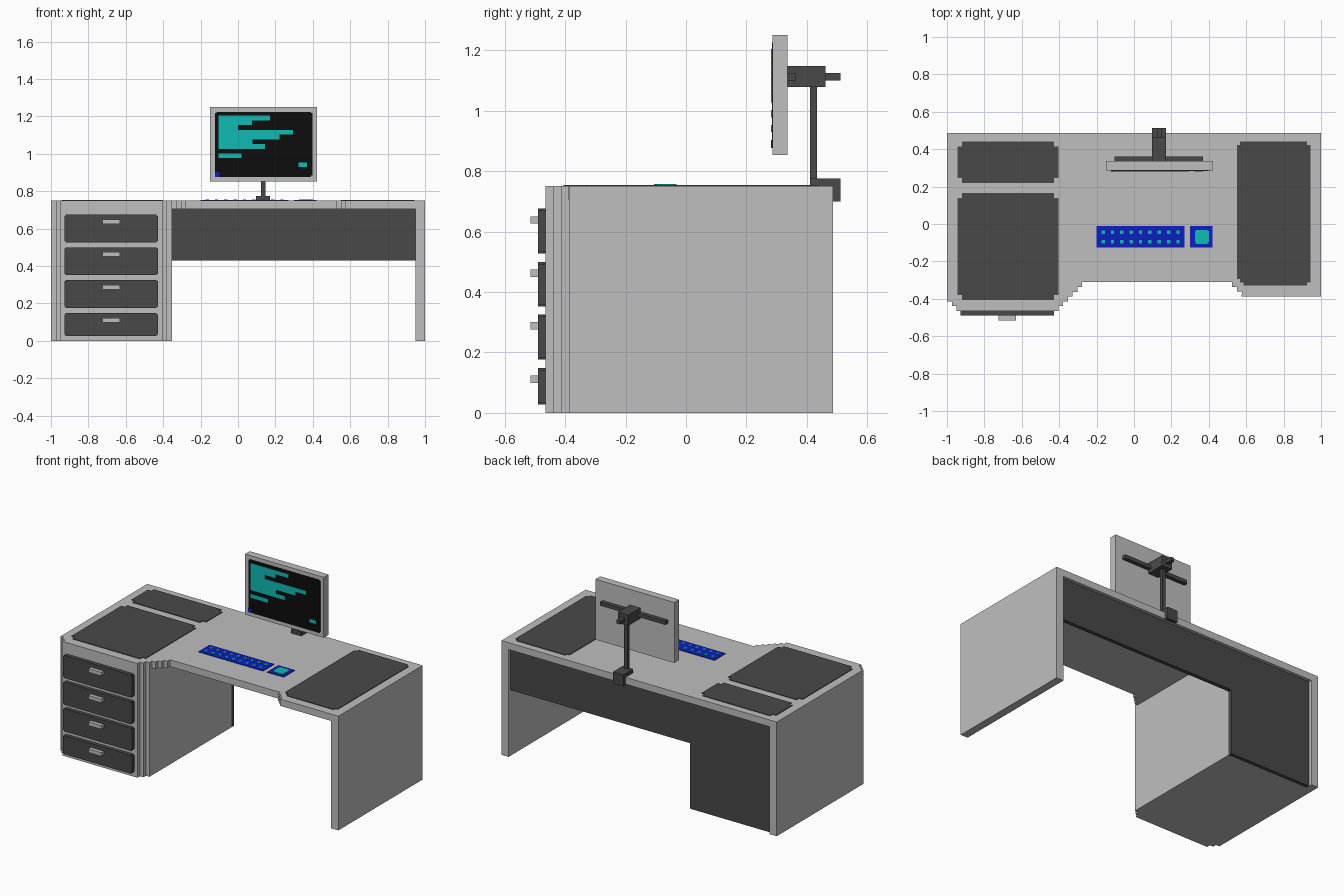
import bpy, bmesh

if "Cube" in bpy.data.objects:
    bpy.data.objects.remove(bpy.data.objects["Cube"], do_unlink=True)

S = 0.0256  # stair step


def material(name, rgb):
    m = bpy.data.materials.new(name)
    m.use_nodes = True
    m.diffuse_color = (*rgb, 1)
    m.node_tree.nodes["Principled BSDF"].inputs["Base Color"].default_value = (*rgb, 1)
    return m


GREY = material("light grey", (0.52, 0.52, 0.52))
DARK = material("dark grey", (0.066, 0.066, 0.066))
BLACK = material("screen black", (0.004, 0.004, 0.004))
CYAN = material("cyan", (0.005, 0.5, 0.47))
BLUE = material("blue", (0.004, 0.014, 0.53))


def prism(name, outlines, lo, hi, mat, upright=False):
    """Extrude outlines along z, or along y when upright (outlines in x, z)."""
    bm = bmesh.new()
    for outline in outlines:
        place = lambda a, b, d: (a, d, b) if upright else (a, b, d)
        rings = [[bm.verts.new(place(a, b, d)) for a, b in outline] for d in (lo, hi)]
        n = len(outline)
        bm.faces.new(rings[0])
        bm.faces.new(rings[1])
        for i in range(n):
            j = (i + 1) % n
            bm.faces.new((rings[0][i], rings[0][j], rings[1][j], rings[1][i]))
    bmesh.ops.recalc_face_normals(bm, faces=bm.faces)
    mesh = bpy.data.meshes.new(name)
    bm.to_mesh(mesh)
    bm.free()
    mesh.materials.append(mat)
    obj = bpy.data.objects.new(name, mesh)
    bpy.context.collection.objects.link(obj)
    return obj


def rect(x0, x1, y0, y1):
    return [(x0, y0), (x1, y0), (x1, y1), (x0, y1)]


def box(name, x0, x1, y0, y1, z0, z1, mat):
    return prism(name, [rect(x0, x1, y0, y1)], z0, z1, mat)


def stair(x, y, first, second, n):
    """Staircase of n steps, alternating two moves."""
    pts = [(x, y)]
    for _ in range(n):
        for dx, dy in (first, second):
            x, y = x + dx, y + dy
            pts.append((x, y))
    return pts


def notched(x0, x1, y0, y1, s, bl=1):
    """Rectangle with stepped corners; bl sets the steps at the lower left."""
    return (stair(x0, y0 + bl * s, (s, 0), (0, -s), bl)
            + stair(x1 - s, y0, (0, s), (s, 0), 1)
            + stair(x1, y1 - s, (-s, 0), (0, s), 1)
            + stair(x0 + s, y1, (0, -s), (-s, 0), 1))


# Desk top with stepped front edge
BACK, TOP, UNDER = 0.487, 0.75, 0.705
corner = stair(-1, -0.414, (S, 0), (0, -S), 2)
top_outline = ([(-1, BACK)] + corner
               + stair(-0.405, -0.465, (0, S), (S, 0), 5) + [(-0.277, -0.31)]
               + stair(0.525, -0.31, (0, -S), (S, 0), 2)
               + [(0.576, -0.387), (1, -0.387), (1, BACK)])
prism("desk_top", [top_outline], UNDER, TOP, GREY)

# Drawer cabinet, side leg and back panels
cabinet = ([(-1, BACK)] + corner + stair(-0.405, -0.465, (0, S), (S, 0), 2)
           + [(-0.354, 0.44), (-0.948, 0.44), (-0.948, BACK)])
prism("drawer_cabinet", [cabinet], 0, UNDER, GREY)
box("side_leg", 0.948, 1, -0.387, BACK, 0, UNDER, GREY)
panel = [(-0.948, 0), (-0.354, 0), (-0.354, 0.43), (0.948, 0.43),
         (0.948, UNDER), (-0.948, UNDER)]
prism("back_panel", [panel], 0.44, 0.465, DARK, True)

# Drawers and handles
for i, (z0, z1) in enumerate([(0.027, 0.149), (0.177, 0.326), (0.352, 0.5), (0.527, 0.676)]):
    prism(f"drawer_{i + 1}", [notched(-0.928, -0.428, z0, z1, 0.007)],
          -0.49, -0.465, DARK, True)
    box(f"drawer_handle_{i + 1}", -0.725, -0.632, -0.515, -0.49, z1 - 0.05, z1 - 0.026, GREY)

# Desk mats
H = TOP + 0.004
prism("rear_mat", [notched(-0.945, -0.403, 0.22, 0.44, S)], TOP, H, DARK)
prism("front_mat", [notched(-0.945, -0.403, -0.405, 0.165, S)], TOP, H, DARK)
prism("side_mat", [notched(0.55, 0.943, -0.33, 0.44, 0.018, 2)], TOP, H, DARK)

# Keyboard with two rows of keys
box("keyboard", -0.2, 0.27, -0.125, -0.01, TOP, H, BLUE)
keys = [rect(x - 0.009, x + 0.009, y - 0.009, y + 0.009)
        for y in (-0.045, -0.095) for x in (-0.165 + 0.05 * k for k in range(9))]
prism("keyboard_keys", keys, H, H + 0.002, CYAN)

# Mouse
box("mouse_pad", 0.3, 0.42, -0.125, -0.01, TOP, H, BLUE)
prism("mouse", [notched(0.325, 0.4, -0.106, -0.031, 0.007)], H, H + 0.003, CYAN)

# Monitor and screen
FACE = 0.287
prism("monitor_case", [rect(-0.15, 0.422, 0.853, 1.25)], FACE, 0.336, GREY, True)
prism("screen", [notched(-0.123, 0.398, 0.877, 1.225, 0.007)],
      FACE - 0.003, FACE, BLACK, True)

# Screen lines: row index from the top and right end of each line
LINES = [(0, 0.17), (1, 0.075), (2, 0.0), (3, 0.295), (4, 0.222),
         (5, 0.077), (6, 0.145), (8, 0.02)]
bars = [rect(-0.105, end, 1.179 - 0.0253 * row, 1.2043 - 0.0253 * row) for row, end in LINES]
bars.append(rect(0.323, 0.37, 0.93, 0.953))
prism("screen_lines", bars, FACE - 0.005, FACE - 0.003, CYAN, True)
prism("screen_corner_mark", [rect(-0.123, -0.099, 0.877, 0.903)],
      FACE - 0.005, FACE - 0.003, BLUE, True)

# Monitor arm
box("arm_cross_bar", -0.103, 0.37, 0.336, 0.362, 1.1, 1.124, DARK)
box("arm_head", 0.097, 0.172, 0.336, 0.462, 1.078, 1.148, DARK)
box("arm_knob", 0.122, 0.147, 0.462, 0.512, 1.1, 1.124, DARK)
box("arm_post", 0.122, 0.147, 0.41, 0.434, 0.775, 1.078, DARK)
box("arm_clamp_top", 0.097, 0.172, 0.41, 0.512, TOP, 0.776, DARK)
box("arm_clamp_back", 0.097, 0.172, BACK, 0.512, 0.7, TOP, DARK)
